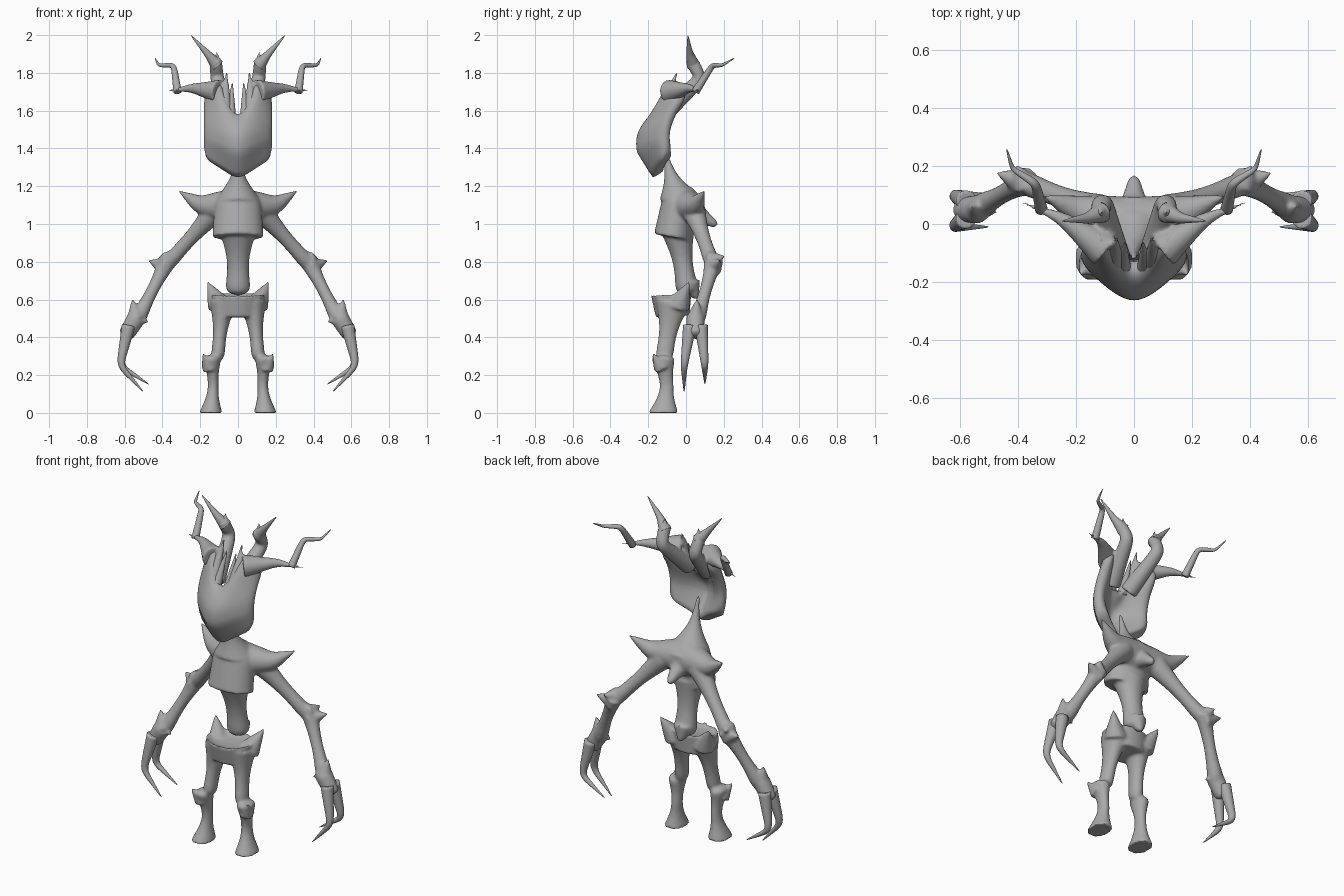
import bpy, bmesh
from mathutils import Vector
from math import cos, sin, pi, tau

default_cube = bpy.data.objects.get("Cube")
if default_cube:
    bpy.data.objects.remove(default_cube, do_unlink=True)

grey = bpy.data.materials.new("plain grey")
grey.use_nodes = True
grey.diffuse_color = (.4, .4, .4, 1)
grey.node_tree.nodes["Principled BSDF"].inputs["Base Color"].default_value = grey.diffuse_color


def finish(name, bm, thickness=0, blend=0):
    """Mirror a bmesh into a smooth object; blend melts overlapping limbs into one skin."""
    mesh = bpy.data.meshes.new(name)
    bmesh.ops.recalc_face_normals(bm, faces=bm.faces[:])
    bm.to_mesh(mesh)
    bm.free()
    mesh.materials.append(grey)
    obj = bpy.data.objects.new(name, mesh)
    bpy.context.collection.objects.link(obj)
    obj.modifiers.new("Mirror", "MIRROR").use_mirror_merge = not blend
    if thickness:
        solid = obj.modifiers.new("Solidify", "SOLIDIFY")
        solid.thickness = thickness
        solid.offset = -1
    subdivision = obj.modifiers.new("Subdivision", "SUBSURF")
    subdivision.levels = subdivision.render_levels = 2
    if blend:
        remesh = obj.modifiers.new("Remesh", "REMESH")
        remesh.mode = "VOXEL"
        remesh.voxel_size = .008
        remesh.use_smooth_shade = True
        obj.modifiers.new("Smooth", "SMOOTH").iterations = blend
    for polygon in mesh.polygons:
        polygon.use_smooth = True


def sample(path, steps=3):
    """Split every straight stretch of the path into equal steps."""
    corners = [Vector(corner) for corner in path]
    points = [corners[0]]
    for start, end in zip(corners, corners[1:]):
        points += [start.lerp(end, (step + 1) / steps) for step in range(steps)]
    return points


def limb(bm, path, root, tip=.002, pinch=0, depth=1, level=False, hollow=0, sides=10):
    """Add a tube that runs from root to tip radius and is pinched at its middle."""
    layers = bm.edges.layers.float
    crease = layers.get("crease_edge") or layers.new("crease_edge")
    points = sample(path)
    last = len(points) - 1
    up = Vector((0, 1, 0))
    rings = []
    for i, point in enumerate(points):
        along = (points[min(i + 1, last)] - points[max(i - 1, 0)]).normalized()
        if level:
            along = Vector((0, 0, 1))
        up = (up - along * up.dot(along)).normalized()
        side = along.cross(up)
        t = i / last
        radius = max(root + (tip - root) * t - pinch * sin(pi * t), tip / 2) * 1.06
        angles = [tau * k / sides for k in range(sides)]
        rings.append([bm.verts.new(point + radius * (cos(a) * side + depth * sin(a) * up)) for a in angles])
    for lower, upper in zip(rings, rings[1:]):
        for k in range(sides):
            bm.faces.new((lower[k - 1], lower[k], upper[k], upper[k - 1]))
    # The root end stays flat; the far end is rounded or hollowed into a rim
    for edge in bm.faces.new(rings[0]).edges:
        edge[crease] = 1
    cap = bm.faces.new(rings[-1])
    if hollow:
        bmesh.ops.recalc_face_normals(bm, faces=bm.faces[:])
        bmesh.ops.inset_region(bm, faces=[cap], thickness=hollow / 2)
        bmesh.ops.translate(bm, verts=cap.verts[:], vec=(0, 0, -hollow))


def mask(name, half_width, rows, columns=3):
    """Half a curved shell; each row gives centre y and z, side y and z, and peak height."""
    bm = bmesh.new()
    crease = bm.edges.layers.float.new("crease_edge")
    grid = []
    for centre_y, centre_z, side_y, side_z, peak in rows:
        line = []
        for column in range(columns + 1):
            s = column / columns
            y = centre_y + (side_y - centre_y) * s ** 1.5
            z = centre_z + (side_z - centre_z) * s + peak * sin(pi * s * s)
            line.append(bm.verts.new((half_width * s, y, z)))
        grid.append(line)
    for low, high in zip(grid, grid[1:]):
        for i in range(columns):
            bm.faces.new((low[i], low[i + 1], high[i + 1], high[i]))
    # Sharper chin and cheek lines
    for line in grid[:2]:
        for a, b in zip(line, line[1:]):
            bm.edges.get((a, b))[crease] = .8
    finish(name, bm, thickness=.07)


# Mask-like head with two peaks and a notch
mask("mask_head", .2, [
    (-.18, 1.23, -.11, 1.36, 0),
    (-.27, 1.37, -.12, 1.46, 0),
    (-.28, 1.46, -.11, 1.53, 0),
    (-.23, 1.54, -.07, 1.62, 0),
    (-.18, 1.56, 0, 1.68, .19),
])

# Antlers and horns growing out of the crown
antlers = bmesh.new()
limb(antlers, [(.1, -.09, 1.7), (.25, .02, 1.72), (.4, .08, 1.7)], root=.065, pinch=.01)
limb(antlers, [(.06, -.12, 1.58), (.11, .08, 1.77), (.12, .02, 1.88)], root=.05, tip=.034, pinch=.005)
limb(antlers, [(.12, .04, 1.83), (.11, .04, 1.92)], root=.03)
limb(antlers, [(.07, -.13, 1.6), (.06, -.04, 1.82)], root=.04)
finish("antlers", antlers, blend=6)

# Thin sharp ends: branches, horn tips and inner prongs
twigs = bmesh.new()
limb(twigs, [(.32, .05, 1.7), (.34, .14, 1.84), (.42, .19, 1.84), (.44, .26, 1.88)], root=.022)
limb(twigs, [(.11, .04, 1.84), (.16, .02, 1.9), (.25, .01, 2)], root=.036)
limb(twigs, [(.04, -.15, 1.57), (.03, -.06, 1.75)], root=.03)
finish("antler_twigs", twigs)

# Torso, neck, shoulder spikes and back spike
body = bmesh.new()
limb(body, [(0, -.07, .93), (0, -.03, 1.16)], root=.137, tip=.12, depth=.74)
limb(body, [(0, -.02, 1.13), (0, -.08, 1.26), (0, -.12, 1.42)], root=.12, tip=.01, pinch=.03, level=True)
limb(body, [(.03, 0, 1.09), (.2, .05, 1.1), (.32, .1, 1.18)], root=.1)
limb(body, [(0, -.02, 1.1), (0, .17, .99)], root=.11, tip=.02, pinch=.02)

# Narrow waist ending in a short tail point
limb(body, [(0, -.04, .95), (0, .01, .62)], root=.095, tip=.08, pinch=.035, depth=.9)
limb(body, [(0, .02, .68), (0, .06, .6)], root=.06, tip=.01)

# Arms, thin between the joints, with pointed elbows and wrists
limb(body, [(.12, .04, 1.07), (.4, .15, .76)], root=.065, tip=.05, pinch=.023)
limb(body, [(.37, .15, .81), (.55, .05, .46)], root=.05, tip=.055, pinch=.024)
limb(body, [(.54, .05, .5), (.6, .05, .4)], root=.05, tip=.042)
limb(body, [(.38, .14, .77), (.48, .18, .81)], root=.055)
limb(body, [(.37, .13, .81), (.41, .21, .83)], root=.05)
limb(body, [(.54, .05, .5), (.56, .06, .61)], root=.05)
limb(body, [(.54, .05, .5), (.47, .04, .48)], root=.045)
finish("torso_and_arms", body, blend=9)

# Two long bent fingers on each hand
fingers = bmesh.new()
for root_y, bend_y, tip_x, tip_z in [(.08, .1, .47, .15), (.02, -.01, .5, .11)]:
    limb(fingers, [(.58, root_y, .46), (.625, bend_y, .25), (tip_x, bend_y, tip_z)], root=.036)
finish("fingers", fingers)

# Pelvis bowl with hip horns
legs = bmesh.new()
limb(legs, [(0, -.07, .51), (0, -.08, .65)], root=.12, tip=.148, depth=.75, hollow=.05)
limb(legs, [(.1, -.04, .57), (.165, .02, .7)], root=.065)

# Legs: thighs, knee spurs, and shins flaring into flat-soled feet
limb(legs, [(.08, -.07, .58), (.11, -.12, .27)], root=.07, tip=.042, pinch=.022, depth=1.3)
limb(legs, [(.145, -.12, 0), (.13, -.1, .14), (.14, -.125, .31)],
     root=.062, tip=.056, pinch=.033, depth=1.3, level=True)
limb(legs, [(.15, -.13, .24), (.19, -.18, .32)], root=.045)
finish("pelvis_and_legs", legs, blend=9)
